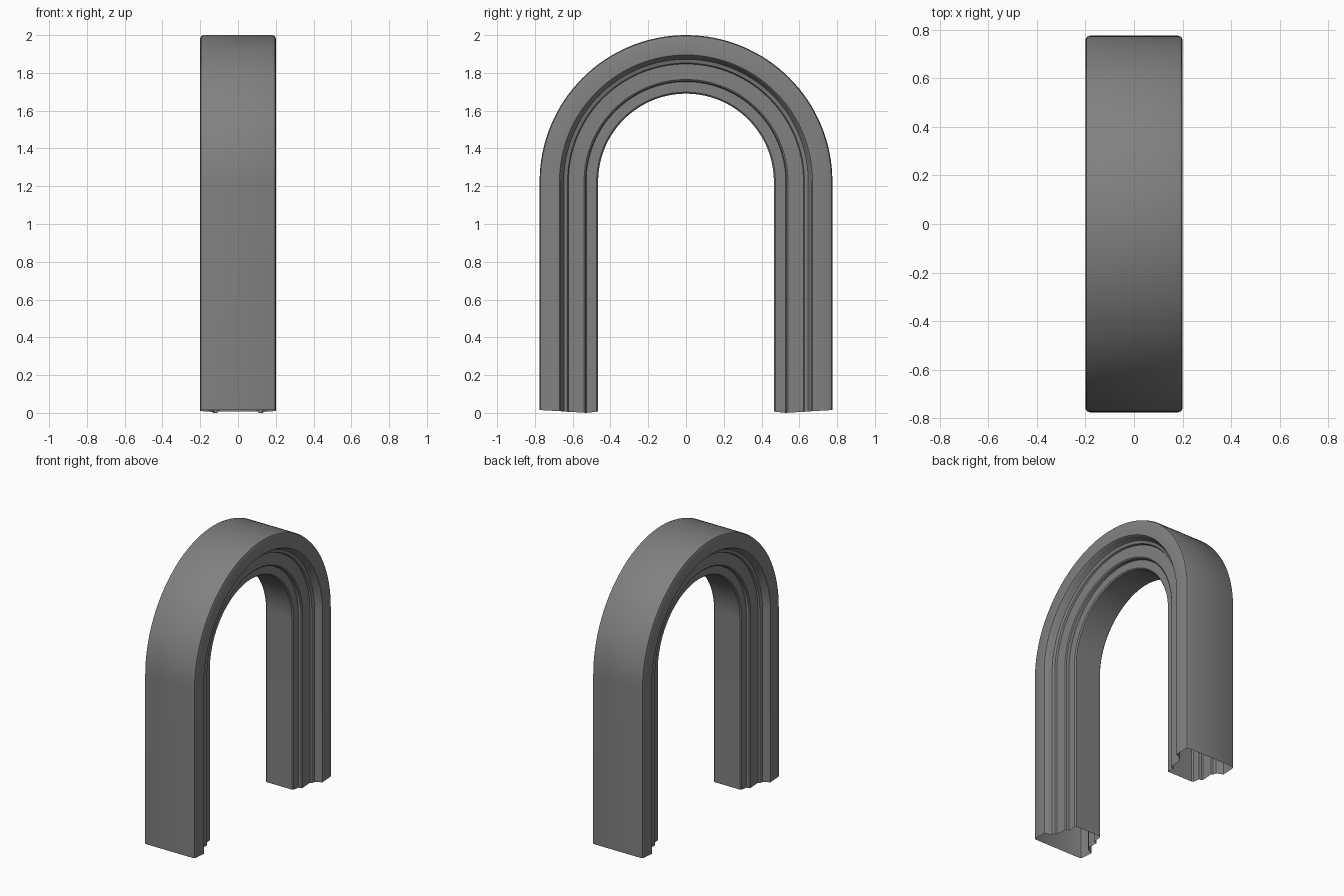
import bpy, bmesh, math

cube = bpy.data.objects.get("Cube")
if cube:
    bpy.data.objects.remove(cube, do_unlink=True)

RADIUS, SPRING, SEGMENTS = 0.775, 1.225, 64

# Half of the moulding section: depth in from the outer face, half width, foot height
HALF = [
    (0.0, 0.182, 0.015), (0.005, 0.195, 0.015), (0.018, 0.2, 0.014),
    (0.105, 0.2, 0.009), (0.112, 0.193, 0.009),
    (0.117, 0.172, 0.008), (0.128, 0.153, 0.007), (0.148, 0.146, 0.006),
    (0.153, 0.134, 0.006), (0.235, 0.134, 0.001), (0.243, 0.128, 0.0),
    (0.247, 0.108, 0.0), (0.302, 0.108, 0.006), (0.31, 0.1, 0.008),
]
section = HALF + [(d, -w, f) for d, w, f in reversed(HALF)]


def rail(depth, width, foot):
    """One line of the moulding: up the front leg, over the arch, down the back leg."""
    r = RADIUS - depth
    arc = [(width, -r * math.cos(a), SPRING + r * math.sin(a))
           for a in (math.pi * i / SEGMENTS for i in range(SEGMENTS + 1))]
    return [(width, -r, foot)] + arc + [(width, r, foot)]


# Sweep the section along the arch, leaving the feet open
bm = bmesh.new()
rails = [[bm.verts.new(p) for p in rail(*s)] for s in section]
for a, b in zip(rails, rails[1:] + rails[:1]):
    for j in range(len(a) - 1):
        bm.faces.new((a[j], b[j], b[j + 1], a[j + 1]))
mesh = bpy.data.meshes.new("arch_moulding")
bm.to_mesh(mesh)
bm.free()

arch = bpy.data.objects.new("arch_moulding", mesh)
bpy.context.collection.objects.link(arch)

# Plain grey stone
stone = bpy.data.materials.new("grey_stone")
stone.use_nodes = True
grey = (0.22, 0.22, 0.22, 1.0)
stone.diffuse_color = grey
stone.node_tree.nodes["Principled BSDF"].inputs["Base Color"].default_value = grey
mesh.materials.append(stone)

# Smooth round the arch, crisp along the mouldings
bpy.ops.object.select_all(action="DESELECT")
arch.select_set(True)
bpy.context.view_layer.objects.active = arch
bpy.ops.object.shade_smooth_by_angle(angle=math.radians(35))
